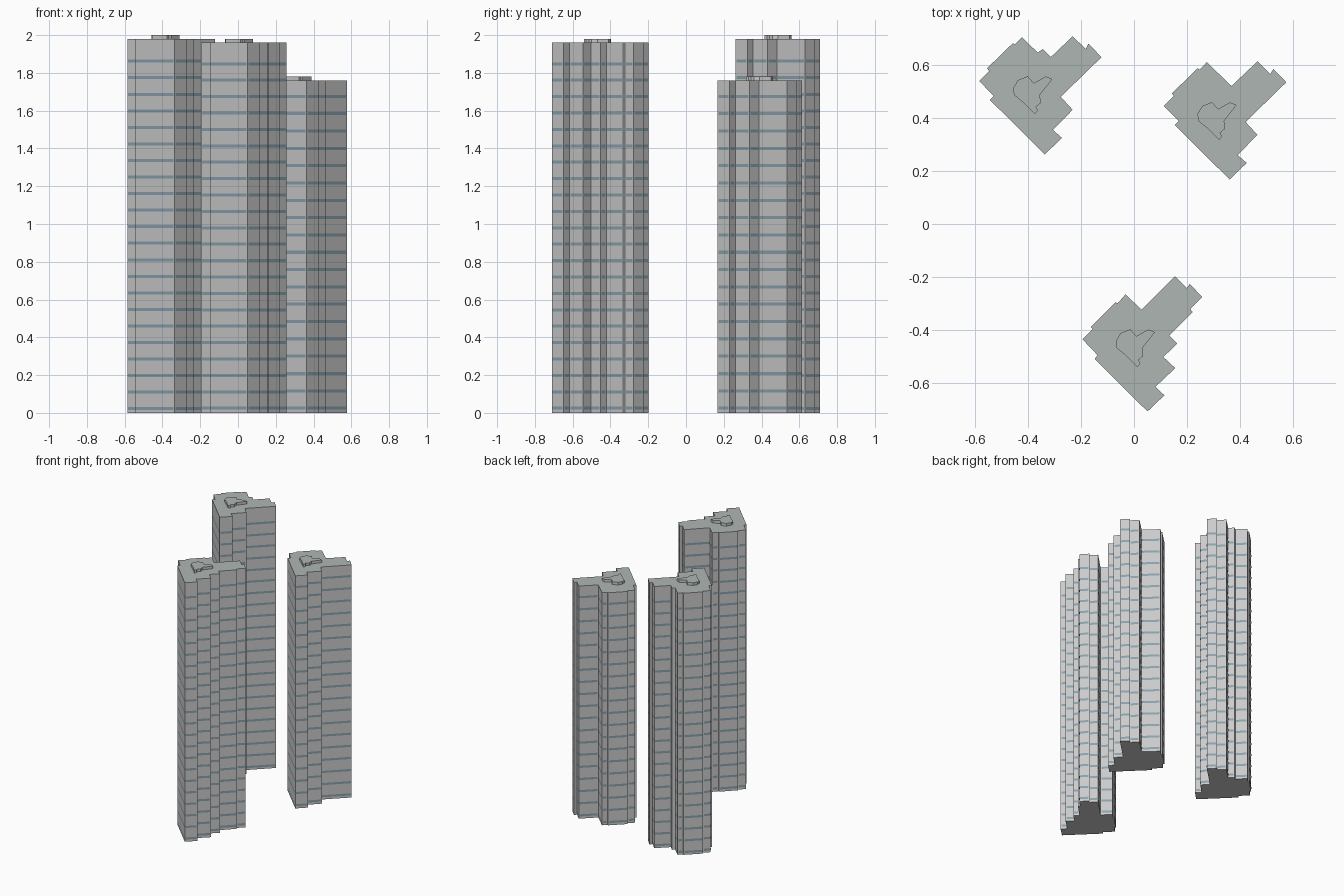
import bpy, bmesh
from mathutils import Vector

if "Cube" in bpy.data.objects:
    bpy.data.objects.remove(bpy.data.objects["Cube"])


def material(name, color):
    m = bpy.data.materials.new(name)
    m.diffuse_color = (*color, 1)
    m.use_nodes = True
    m.node_tree.nodes["Principled BSDF"].inputs["Base Color"].default_value = m.diffuse_color
    return m


WALL = material("wall_grey", (0.55, 0.55, 0.54))
ROOF = material("roof_grey", (0.42, 0.47, 0.45))
GLASS = material("window_blue", (0.25, 0.36, 0.42))


def finish(bm, name, mats):
    me = bpy.data.meshes.new(name)
    bm.to_mesh(me)
    bm.free()
    for m in mats:
        me.materials.append(m)
    ob = bpy.data.objects.new(name, me)
    bpy.context.collection.objects.link(ob)


def prism(name, pts, z0, z1):
    bm = bmesh.new()
    base = bm.faces.new([bm.verts.new((x, y, z0)) for x, y in pts])
    ext = bmesh.ops.extrude_face_region(bm, geom=[base], use_keep_orig=True)
    for v in ext["geom"]:
        if isinstance(v, bmesh.types.BMVert):
            v.co.z = z1
    bmesh.ops.recalc_face_normals(bm, faces=bm.faces)
    for f in bm.faces:
        f.material_index = 1 if f.normal.z > 0.5 else 0
    finish(bm, name, [WALL, ROOF])


def window_bands(name, pts, rows, z0, z1, margin=0.006, half=0.008):
    # one strip per facet per floor, just proud of the wall; outline is clockwise
    bm = bmesh.new()
    for i, p in enumerate(pts):
        a, b = Vector(p), Vector(pts[(i + 1) % len(pts)])
        d = b - a
        if d.length < 0.025:
            continue
        d.normalize()
        out = Vector((-d.y, d.x)) * 0.0012
        a, b = a + d * margin + out, b - d * margin + out
        for r in range(rows):
            z = z0 + (z1 - z0) * r / (rows - 1)
            bm.faces.new([bm.verts.new((q.x, q.y, h)) for q, h in
                          ((b, z - half), (a, z - half), (a, z + half), (b, z + half))])
    finish(bm, name, [GLASS])


def shift(pts, dx, dy):
    return [(x + dx, y + dy) for x, y in pts]


# Stepped plan shared by the two rear towers (clockwise)
rear = [(-.232, .71), (-.183, .662), (-.172, .682), (-.123, .631), (-.277, .481),
        (-.232, .432), (-.307, .356), (-.273, .326), (-.337, .263), (-.545, .469),
        (-.53, .484), (-.586, .541), (-.548, .579), (-.556, .589), (-.458, .684),
        (-.45, .679), (-.424, .707)]
rear_left = rear + [(-.364, .648), (-.345, .662), (-.315, .631)]
rear_right = shift(rear + [(-.33, .617)], .699, -.095)

# Front tower plan with one extra step (clockwise)
front = [(.155, -.198), (.2, -.243), (.211, -.226), (.258, -.277), (.213, -.322),
         (.222, -.334), (.134, -.422), (.164, -.452), (.111, -.503), (.156, -.545),
         (.081, -.616), (.115, -.648), (.051, -.709), (-.149, -.511), (-.138, -.496),
         (-.195, -.436), (-.156, -.398), (-.164, -.39), (-.07, -.296), (-.062, -.3),
         (-.032, -.266), (.028, -.324)]

# Roof plant room plan
core = [(-.078, .026), (-.06, .056), (-.023, .071), (0, .045), (.045, .07),
        (.07, .06), (.023, 0), (.026, -.03), (.008, -.045), (.015, -.06),
        (.004, -.072), (-.038, -.03), (-.075, 0)]

# name, plan, roof height, floors, first and last band height, core centre
towers = [("rear_left", rear_left, 1.98, 22, .022, 1.862, (-.379, .488)),
          ("rear_right", rear_right, 1.76, 19, .025, 1.676, (.318, .39)),
          ("front", front, 1.96, 22, .025, 1.848, (.009, -.469))]

for name, plan, top, rows, z0, z1, c in towers:
    prism(name + "_tower", plan, 0, top)
    prism(name + "_roof_core", shift(core, *c), top, top + 0.02)
    window_bands(name + "_window_bands", plan, rows, z0, z1)
